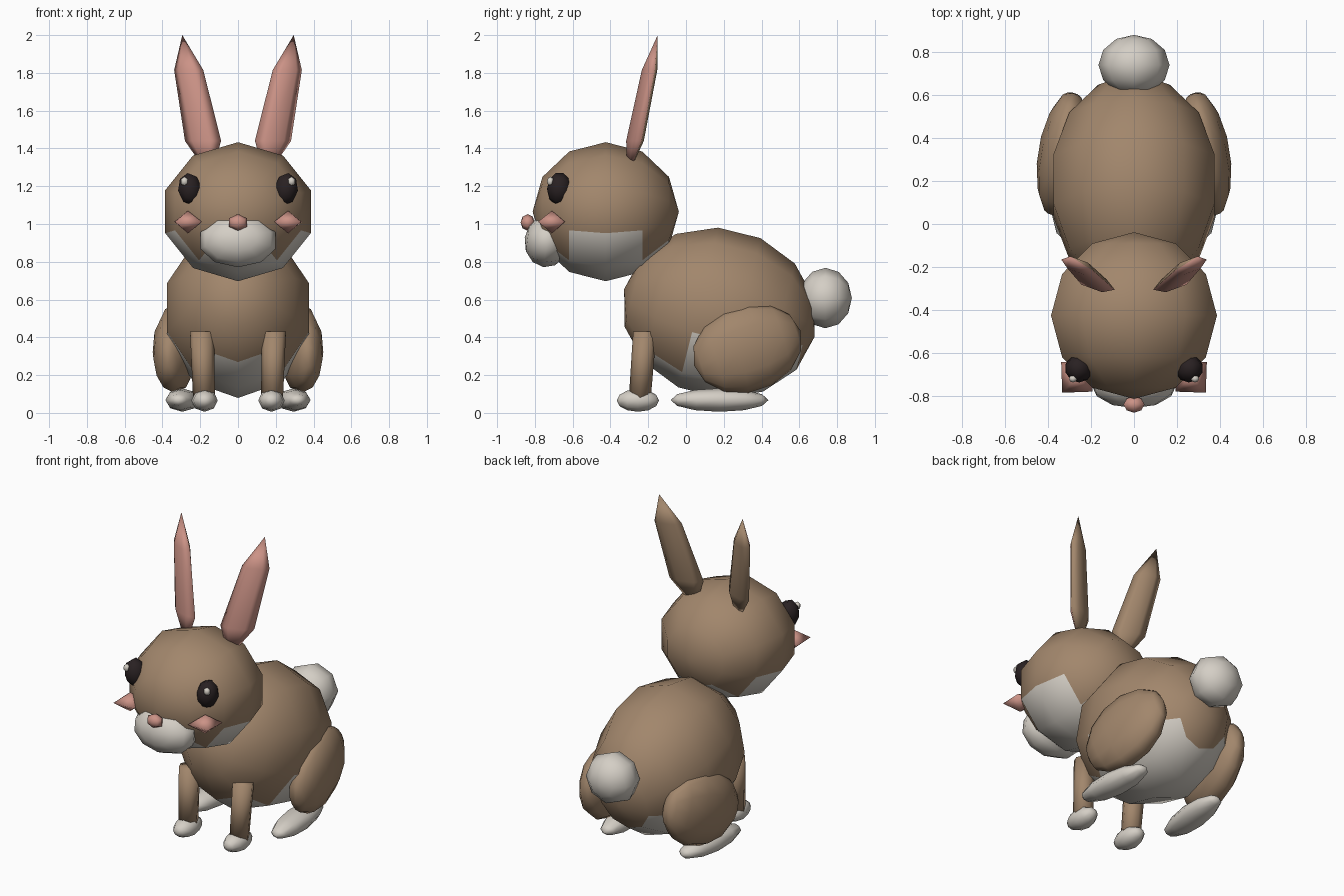
import bpy, bmesh, math
from mathutils import Matrix, Vector, Euler

if "Cube" in bpy.data.objects:
    bpy.data.objects.remove(bpy.data.objects["Cube"])


def material(name, rgb):
    m = bpy.data.materials.new(name)
    m.diffuse_color = (*rgb, 1)
    m.use_nodes = True
    m.node_tree.nodes["Principled BSDF"].inputs["Base Color"].default_value = m.diffuse_color
    return m


BROWN = material("fur brown", (0.36, 0.24, 0.15))
WHITE = material("fur white", (0.66, 0.62, 0.56))
PINK = material("soft pink", (0.60, 0.29, 0.24))
DARK = material("eye dark", (0.022, 0.015, 0.016))


def finish(name, bm, mats, mirror=False, second=None):
    """Turn a bmesh into an object; faces passing `second` get the second material."""
    bmesh.ops.recalc_face_normals(bm, faces=bm.faces)
    for f in bm.faces:
        f.smooth = True
        if second and second(f):
            f.material_index = 1
    me = bpy.data.meshes.new(name)
    bm.to_mesh(me)
    bm.free()
    for m in mats:
        me.materials.append(m)
    ob = bpy.data.objects.new(name, me)
    bpy.context.collection.objects.link(ob)
    if mirror:
        ob.modifiers.new("Mirror", 'MIRROR')
    return ob


def ball(name, center, radii, segs, rings, mats, rot=(0, 0, 0), **kw):
    """Low-poly ellipsoid with its poles pointing front and back."""
    bm = bmesh.new()
    mat = (Matrix.Translation(center)
           @ Euler([math.radians(a) for a in rot]).to_matrix().to_4x4()
           @ Matrix.Diagonal((*radii, 1))
           @ Matrix.Rotation(math.pi / 2, 4, 'X'))
    bmesh.ops.create_uvsphere(bm, u_segments=segs, v_segments=rings, radius=1, matrix=mat)
    return finish(name, bm, mats, **kw)


def loft(name, sections, segs, mats, yaw=0, **kw):
    """Stack of elliptical rings (center, half width, half depth); zero width is a point."""
    bm = bmesh.new()
    w = Vector((math.cos(yaw), math.sin(yaw), 0))
    d = Vector((-math.sin(yaw), math.cos(yaw), 0))
    loops = []
    for c, rw, rd in sections:
        n = segs if rw else 1
        loops.append([bm.verts.new(Vector(c) + w * rw * math.cos(math.tau * i / segs)
                                   + d * rd * math.sin(math.tau * i / segs)) for i in range(n)])
    for a, b in zip(loops, loops[1:]):
        for i in range(segs):
            j = (i + 1) % segs
            quad = [a[i % len(a)], a[j % len(a)], b[j % len(b)], b[i % len(b)]]
            bm.faces.new(list(dict.fromkeys(quad)))
    for ring in (loops[0], loops[-1]):
        if len(ring) > 1:
            bm.faces.new(ring)
    return finish(name, bm, mats, **kw)


# Body with white belly, head with white chin
def is_belly(f):
    c = f.calc_center_median()
    return c.z < 0.33 and c.y < 0.57


ball("body", (0, 0.177, 0.53), (0.404, 0.52, 0.447), 10, 7, [BROWN, WHITE],
     rot=(-14, 0, 0), second=is_belly)
ball("head", (0, -0.425, 1.065), (0.405, 0.387, 0.368), 10, 6, [BROWN, WHITE],
     second=lambda f: f.calc_center_median().z < 0.9)
ball("tail", (0, 0.738, 0.608), (0.165, 0.14, 0.16), 8, 6, [WHITE])

# Face
ball("muzzle", (0, -0.735, 0.912), (0.21, 0.12, 0.142), 10, 6, [WHITE], rot=(-8, 0, 0))
ball("nose", (0, -0.838, 1.008), (0.056, 0.038, 0.044), 6, 4, [PINK])
ball("eye", (0.255, -0.67, 1.185), (0.066, 0.066, 0.09), 8, 5, [DARK], mirror=True, rot=(0, 8, 0))
ball("eye_highlight", (0.283, -0.718, 1.225), (0.022, 0.018, 0.026), 6, 4, [WHITE], mirror=True)
loft("cheek", [((0.265, -0.71, 1.07), 0, 0), ((0.265, -0.71, 1.012), 0.1, 0.1),
               ((0.265, -0.71, 0.95), 0, 0)], 4, [PINK], yaw=math.radians(43), mirror=True)

# Ears, pink on the front side
ear_yaw = math.radians(20)
ear_front = Vector((math.sin(ear_yaw), -math.cos(ear_yaw), 0))
loft("ear", [((0.15, -0.31, 1.25), 0, 0), ((0.185, -0.27, 1.44), 0.102, 0.036),
             ((0.261, -0.193, 1.815), 0.082, 0.033), ((0.295, -0.15, 2.0), 0, 0)],
     6, [BROWN, PINK], yaw=ear_yaw, mirror=True,
     second=lambda f: f.normal.dot(ear_front) > 0)

# Front legs and paws
loft("front_leg", [((0.18, -0.245, 0.07), 0.058, 0.058), ((0.19, -0.218, 0.432), 0.064, 0.062)],
     8, [BROWN], mirror=True)
ball("front_paw", (0.177, -0.255, 0.066), (0.07, 0.112, 0.06), 8, 6, [WHITE], mirror=True)

# Hind legs and feet
ball("thigh", (0.33, 0.325, 0.342), (0.116, 0.3, 0.232), 12, 7, [BROWN],
     rot=(18, 0, 9), mirror=True)
ball("hind_foot", (0.295, 0.178, 0.068), (0.09, 0.26, 0.062), 8, 6, [WHITE],
     rot=(0, 0, 5), mirror=True)
